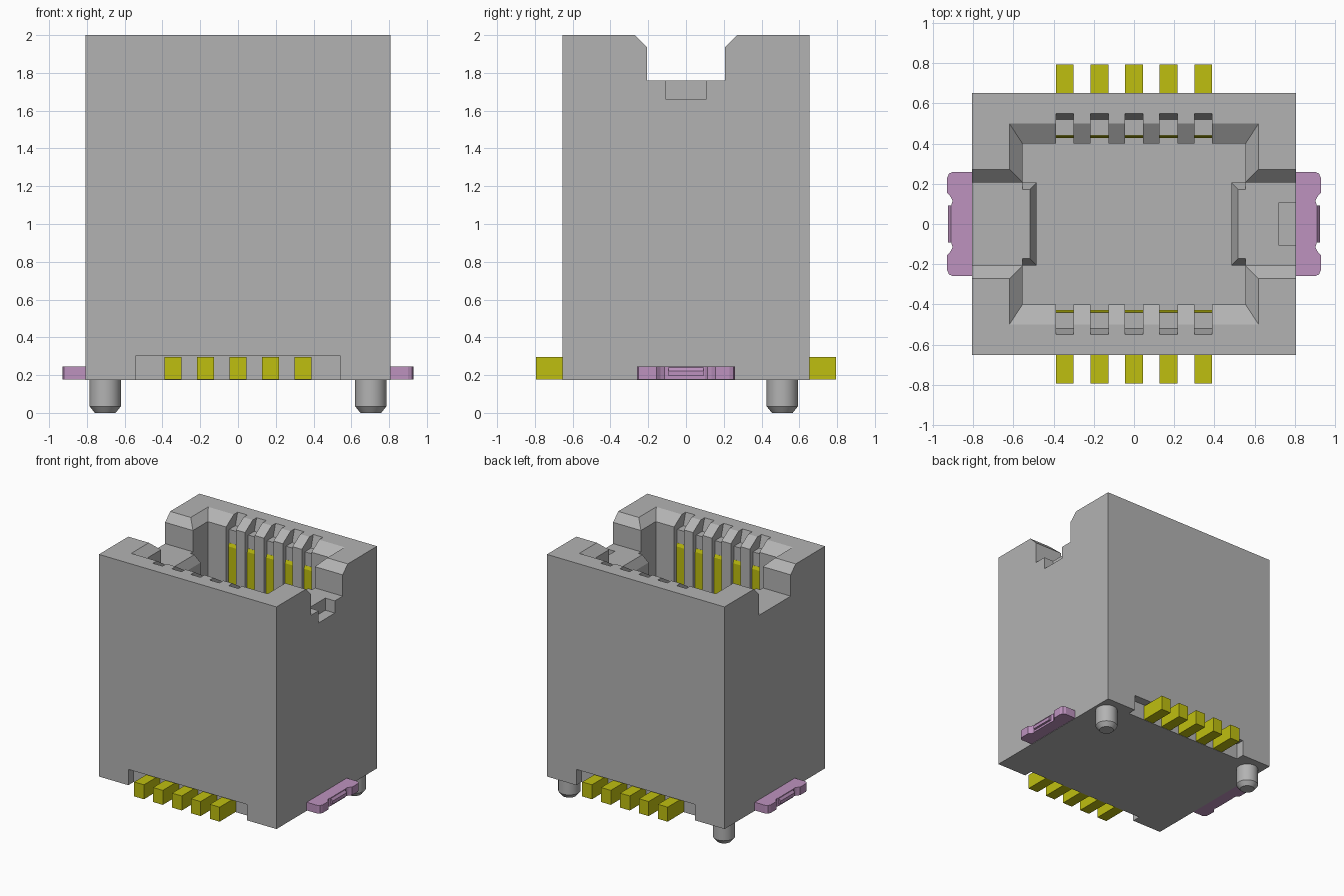
import bpy, bmesh
from math import pi, sin, cos

cube = bpy.data.objects.get("Cube")
if cube:
    bpy.data.objects.remove(cube, do_unlink=True)


def material(name, rgb):
    m = bpy.data.materials.new(name)
    m.use_nodes = True
    m.diffuse_color = (*rgb, 1)
    m.node_tree.nodes["Principled BSDF"].inputs["Base Color"].default_value = (*rgb, 1)
    return m


GREY = material("grey_plastic", (0.45, 0.45, 0.45))
GOLD = material("gold_contact", (0.52, 0.52, 0.005))
PINK = material("pink_metal", (0.51, 0.29, 0.52))


def loft(bm, rings):
    """Closed solid through rings of equal length, listed from bottom to top."""
    loops = [[bm.verts.new(p) for p in ring] for ring in rings]
    n = len(loops[0])
    bm.faces.new(loops[0][::-1])
    bm.faces.new(loops[-1])
    for a, b in zip(loops, loops[1:]):
        for i in range(n):
            j = (i + 1) % n
            bm.faces.new((a[i], a[j], b[j], b[i]))


def make(name, mat, solids):
    bm = bmesh.new()
    for rings in solids:
        loft(bm, rings)
    bmesh.ops.recalc_face_normals(bm, faces=bm.faces)
    me = bpy.data.meshes.new(name)
    bm.to_mesh(me)
    bm.free()
    me.materials.append(mat)
    ob = bpy.data.objects.new(name, me)
    bpy.context.collection.objects.link(ob)
    return ob


def rect(x0, x1, y0, y1, z):
    x0, x1 = sorted((x0, x1))
    y0, y1 = sorted((y0, y1))
    return [(x0, y0, z), (x1, y0, z), (x1, y1, z), (x0, y1, z)]


def box(x0, x1, y0, y1, z0, z1):
    return [rect(x0, x1, y0, y1, z0), rect(x0, x1, y0, y1, z1)]


BASE, TOP, FLOOR, LEDGE, LIP = 0.175, 2.0, 0.55, 1.76, 1.935
PITCH, HALF = 0.172, 0.044
columns = [i * PITCH for i in range(-2, 3)]

# Housing block and everything that is cut from it
housing = make("housing", GREY, [box(-0.807, 0.807, -0.653, 0.653, BASE, TOP)])
cuts = [
    box(-0.555, 0.555, -0.4, 0.4, FLOOR, 2.1),                                    # cavity
    [rect(-0.555, 0.555, -0.4, 0.4, LIP), rect(-0.685, 0.685, -0.6, 0.6, 2.065)],  # lead-in
    box(-1, 1, -0.207, 0.207, LEDGE, 2.1),                                        # side notches
    [rect(-1, 1, -0.207, 0.207, LIP), rect(-1, 1, -0.337, 0.337, 2.065)],
    box(0.72, 1, -0.105, 0.105, 1.66, 1.85),                                      # key pocket
]
for s in (-1, 1):
    cuts.append(box(-0.54, 0.54, s * 0.583, s * 0.8, 0.1, 0.305))                 # foot recess
    for x in columns:
        a, b = x - HALF, x + HALF
        cuts.append(box(a, b, s * 0.3, s * 0.44, FLOOR, 1.95))                    # contact groove
        cuts.append([rect(a, b, s * 0.3, s * 0.52, 1.9),
                     rect(a, b, s * 0.3, s * 0.556, 2.02)])                       # groove mouth

bpy.context.view_layer.objects.active = housing
for c in cuts:
    cutter = make("cutter", GREY, [c])
    cutter.hide_render = True
    mod = housing.modifiers.new("cut", 'BOOLEAN')
    mod.operation = 'DIFFERENCE'
    mod.solver = 'EXACT'
    mod.object = cutter
    bpy.ops.object.modifier_apply(modifier=mod.name)
    bpy.data.objects.remove(cutter, do_unlink=True)

for s, side in ((-1, "right"), (1, "left")):
    # Guide rib inside each end wall, chamfered at the top
    make(side + "_guide_rib", GREY, [[
        rect(s * 0.485, s * 0.556, -0.207, 0.207, FLOOR),
        rect(s * 0.485, s * 0.556, -0.207, 0.207, LEDGE - 0.07),
        rect(s * 0.518, s * 0.556, -0.172, 0.172, LEDGE)]])

    # Locating peg with a chamfered tip
    rings = [[(s * 0.703 + r * cos(2 * pi * i / 32), 0.51 + r * sin(2 * pi * i / 32), z)
              for i in range(32)] for r, z in ((0.055, 0), (0.083, 0.035), (0.083, BASE + 0.01))]
    peg = make(side + "_peg", GREY, [rings])
    bpy.ops.object.select_all(action='DESELECT')
    peg.select_set(True)
    bpy.context.view_layer.objects.active = peg
    bpy.ops.object.shade_smooth_by_angle(angle=0.5)

    # Solder tab with rounded corners and two small scallops
    half = [(0.78, 0.26), (0.9, 0.26), (0.921, 0.251), (0.93, 0.23), (0.93, 0.155),
            (0.912, 0.135), (0.902, 0.115), (0.908, 0.1)]
    edge = half + [(x, -y) for x, y in reversed(half)]
    tab = [[(s * x, y, z) for x, y in edge] for z in (0.178, 0.245)]
    lip = [rect(s * 0.9, s * 0.925, -0.092, 0.092, 0.195),
           rect(s * 0.9, s * 0.925, -0.092, 0.092, 0.222),
           rect(s * 0.9, s * 0.91, -0.092, 0.092, 0.24)]
    make(side + "_solder_tab", PINK, [tab, lip])

# Contacts: a blade in each groove and a solder foot outside
for s, row in ((-1, "front"), (1, "back")):
    for n, x in enumerate(columns, 1):
        a, b = x - HALF, x + HALF
        blade = [rect(a, b, s * 0.428, s * 0.48, FLOOR),
                 rect(a, b, s * 0.428, s * 0.48, 1.765),
                 rect(a, b, s * 0.439, s * 0.48, 1.79)]
        foot = box(a, b, s * 0.57, s * 0.793, BASE + 0.002, 0.296)
        make(f"{row}_contact_{n}", GOLD, [blade, foot])
